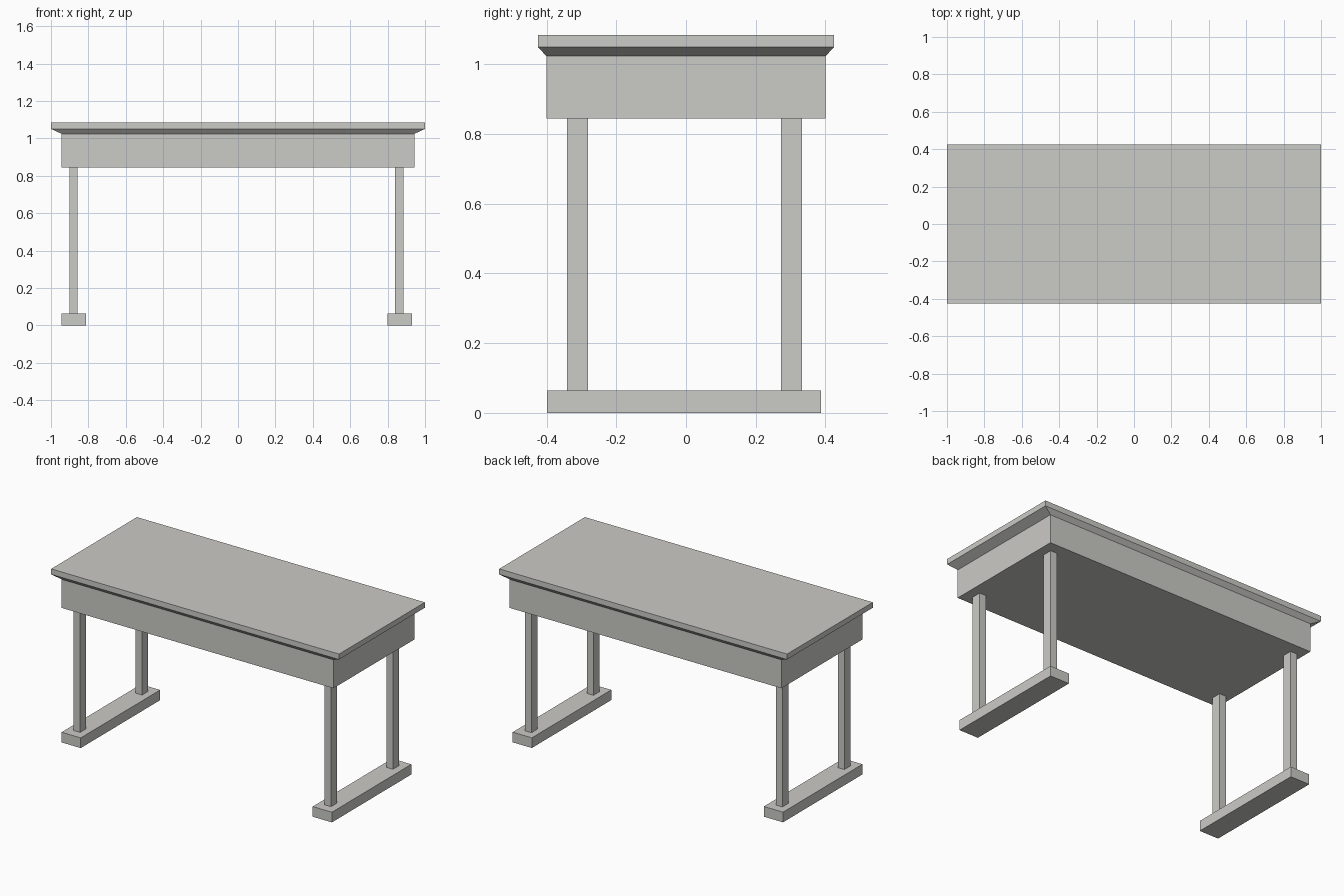
import bpy, bmesh

if "Cube" in bpy.data.objects:
    bpy.data.objects.remove(bpy.data.objects["Cube"])

grey = bpy.data.materials.new("warm grey")
grey.diffuse_color = (0.60, 0.595, 0.57, 1)
grey.use_nodes = True
grey.node_tree.nodes["Principled BSDF"].inputs["Base Color"].default_value = grey.diffuse_color


def finish(name, bm):
    bmesh.ops.recalc_face_normals(bm, faces=bm.faces)
    mesh = bpy.data.meshes.new(name)
    bm.to_mesh(mesh)
    bm.free()
    mesh.materials.append(grey)
    obj = bpy.data.objects.new(name, mesh)
    bpy.context.collection.objects.link(obj)
    return obj


def box(name, x, y, z):
    bm = bmesh.new()
    bmesh.ops.create_cube(bm, size=1)
    for v in bm.verts:
        v.co = [lo + (c + 0.5) * (hi - lo) for c, (lo, hi) in zip(v.co, (x, y, z))]
    return finish(name, bm)


# Desk body: stacked rectangles give the apron, sloped moulding and top slab
bm = bmesh.new()
rings = []
for hx, hy, z in ((0.943, 0.401, 0.845), (0.943, 0.401, 1.024),
                  (0.999, 0.425, 1.05), (0.999, 0.425, 1.084)):
    rings.append([bm.verts.new((sx * hx, sy * hy, z))
                  for sx, sy in ((-1, -1), (1, -1), (1, 1), (-1, 1))])
for a, b in zip(rings, rings[1:]):
    for i in range(4):
        j = (i + 1) % 4
        bm.faces.new((a[i], a[j], b[j], b[i]))
bm.faces.new(rings[0][::-1])
bm.faces.new(rings[-1])
finish("table_top_and_apron", bm)

# Each end: a floor runner carrying two posts
for side, foot_x, leg_x in (("left", (-0.945, -0.812), (-0.902, -0.857)),
                            ("right", (0.798, 0.931), (0.839, 0.884))):
    box(side + "_foot", foot_x, (-0.399, 0.388), (0, 0.064))
    for end, leg_y in (("front", (-0.341, -0.281)), ("back", (0.273, 0.333))):
        box(f"{end}_{side}_leg", leg_x, leg_y, (0.064, 0.845))
